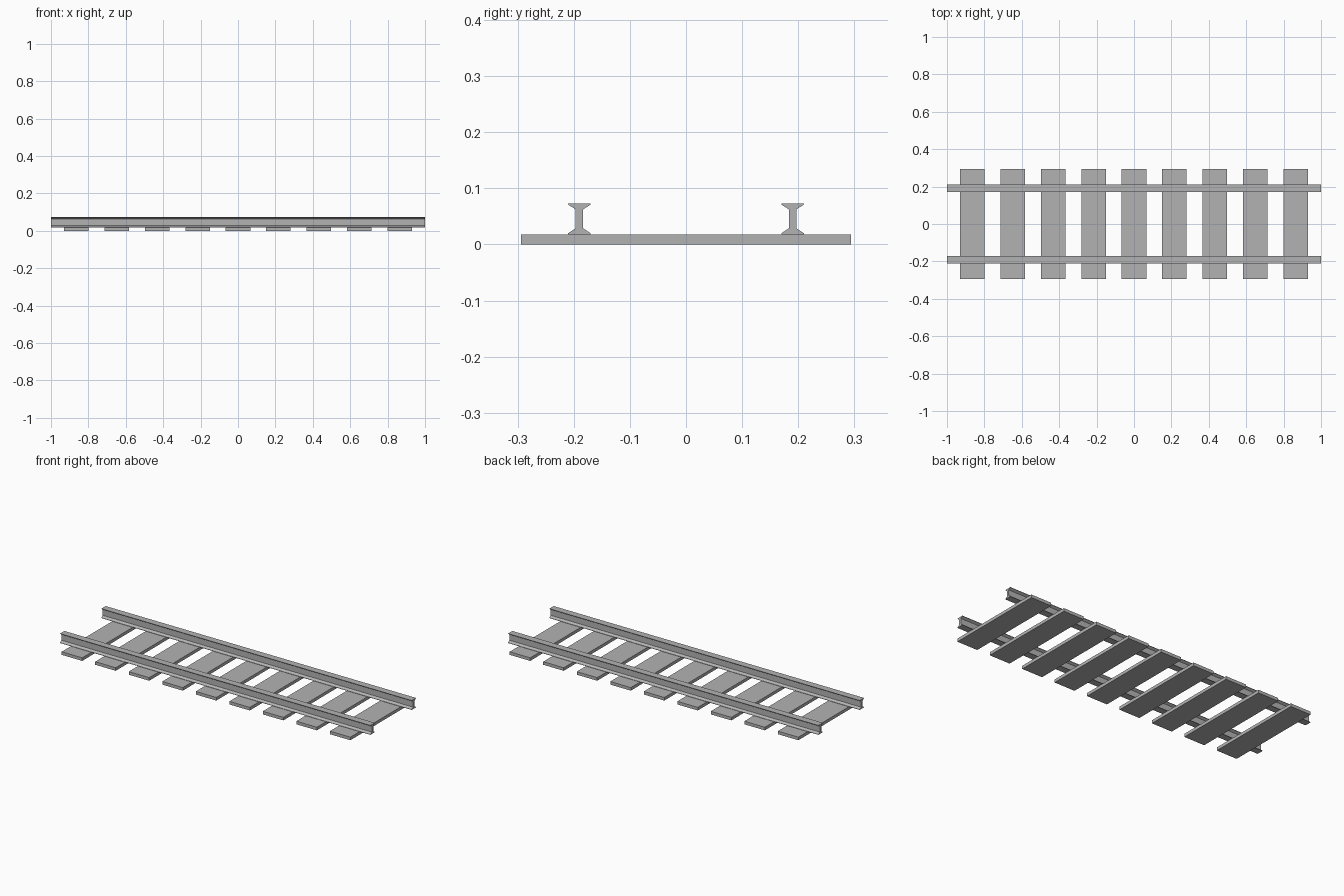
import bpy
import bmesh

cube = bpy.data.objects.get("Cube")
if cube:
    bpy.data.objects.remove(cube, do_unlink=True)

GREY = (0.45, 0.45, 0.45, 1.0)
grey = bpy.data.materials.new("plain grey")
grey.use_nodes = True
grey.diffuse_color = GREY
grey.node_tree.nodes["Principled BSDF"].inputs["Base Color"].default_value = GREY

SLEEPER_TOP = 0.018


def extrude_along_x(name, profile, x0, x1):
    """Closed (y, z) profile extruded from x0 to x1."""
    bm = bmesh.new()
    face = bm.faces.new([bm.verts.new((x0, y, z)) for y, z in profile])
    result = bmesh.ops.extrude_face_region(bm, geom=[face])
    verts = [g for g in result["geom"] if isinstance(g, bmesh.types.BMVert)]
    bmesh.ops.translate(bm, verts=verts, vec=(x1 - x0, 0, 0))
    bmesh.ops.recalc_face_normals(bm, faces=bm.faces)
    mesh = bpy.data.meshes.new(name)
    bm.to_mesh(mesh)
    bm.free()
    mesh.materials.append(grey)
    obj = bpy.data.objects.new(name, mesh)
    bpy.context.collection.objects.link(obj)
    return obj


# Sleepers: nine flat planks at even spacing
half_width, half_length = 0.066, 0.294
plank = [(-half_length, 0), (half_length, 0),
         (half_length, SLEEPER_TOP), (-half_length, SLEEPER_TOP)]
for i in range(9):
    x = (i - 4) * 0.216
    extrude_along_x(f"sleeper_{i + 1}", plank, x - half_width, x + half_width)

# Rails: I-shaped section with sloping flanges
half_rail = [(0.02, SLEEPER_TOP), (0.02, 0.02), (0.0065, 0.029),
             (0.0065, 0.0625), (0.02, 0.071), (0.02, 0.073)]
section = half_rail + [(-y, z) for y, z in reversed(half_rail)]
for name, centre in (("front_rail", -0.19), ("back_rail", 0.19)):
    extrude_along_x(name, [(y + centre, z) for y, z in section], -1, 1)
